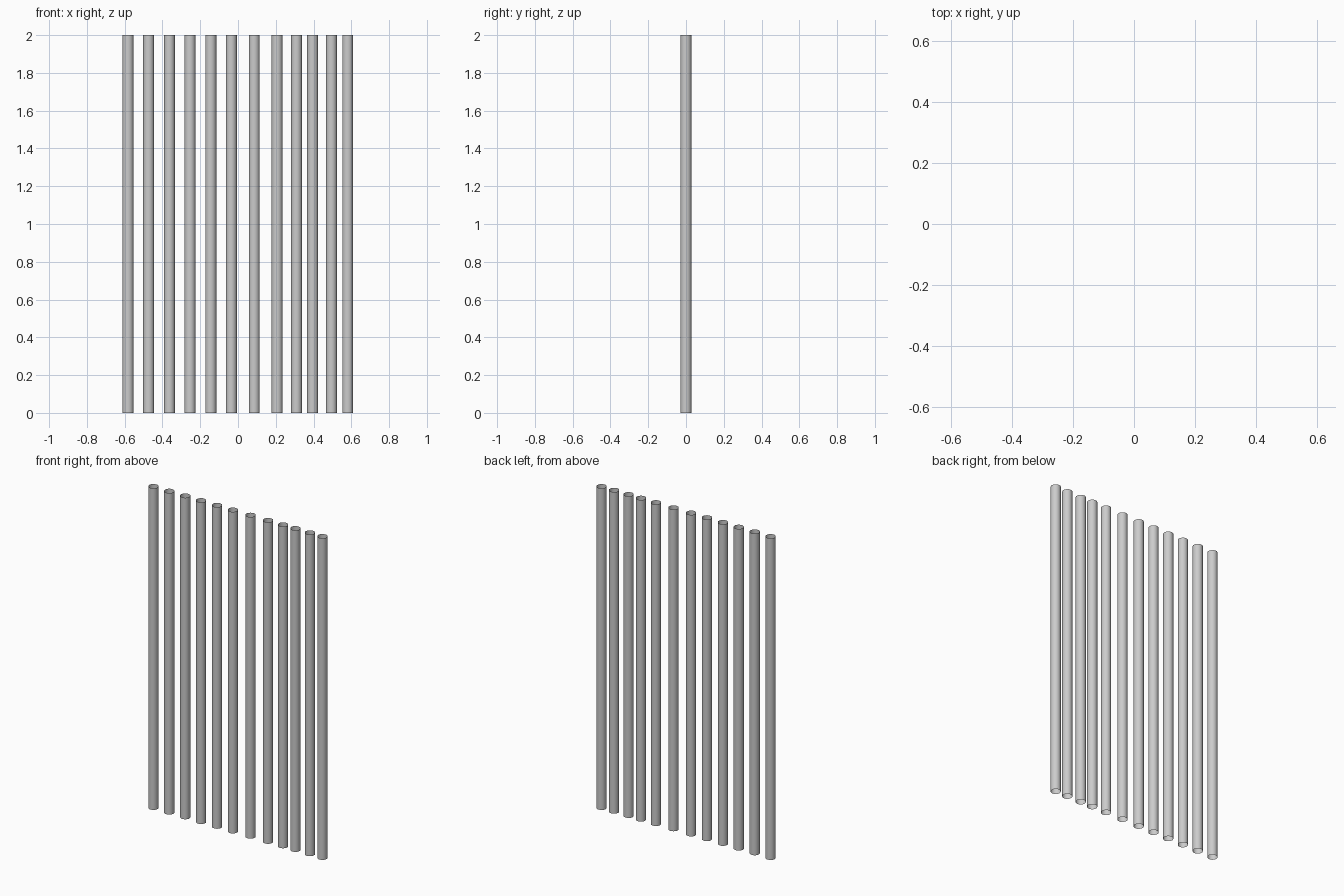
import bpy

if "Cube" in bpy.data.objects:
    bpy.data.objects.remove(bpy.data.objects["Cube"])

RADIUS = 0.029
HEIGHT = 2.0

# Slightly uneven spacing of the poles along x
POLE_X = [-0.582, -0.473, -0.363, -0.254, -0.144, -0.035,
          0.086, 0.207, 0.310, 0.395, 0.495, 0.581]


def add_pole(index, x):
    # Open-ended, single-walled tube standing on the ground
    bpy.ops.mesh.primitive_cylinder_add(
        vertices=32, radius=RADIUS, depth=HEIGHT,
        end_fill_type='NOTHING', location=(x, 0, HEIGHT / 2))
    pole = bpy.context.object
    pole.name = f"pole_{index:02d}"
    bpy.ops.object.shade_smooth_by_angle()


# Row of vertical poles
for i, x in enumerate(POLE_X, 1):
    add_pole(i, x)
